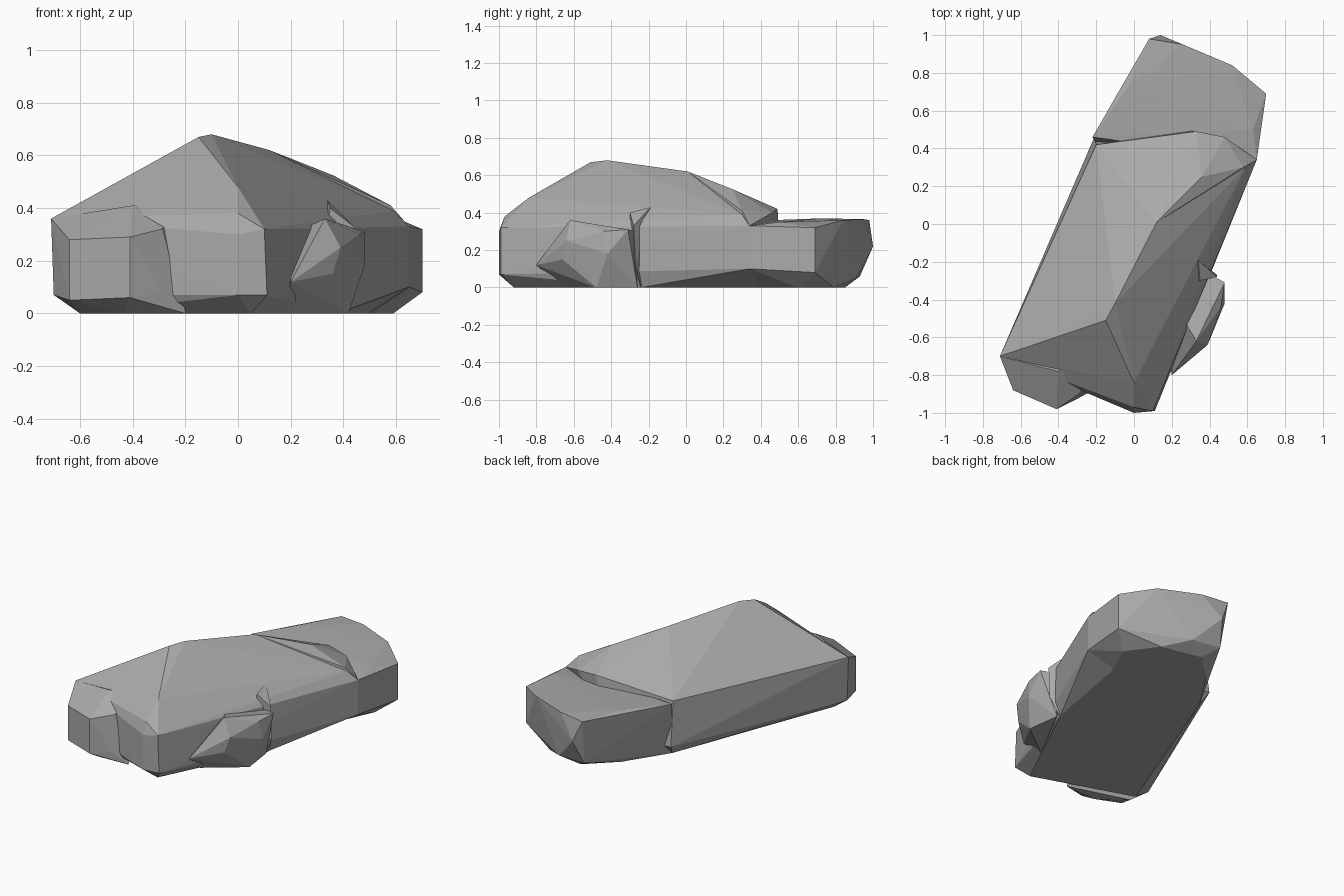
import bpy
import bmesh

# Remove the default cube
default_cube = bpy.data.objects.get("Cube")
if default_cube:
    bpy.data.objects.remove(default_cube, do_unlink=True)

# Single stone colour
stone = bpy.data.materials.new("stone_grey")
stone.use_nodes = True
stone_colour = (.4, .4, .4, 1)
stone.diffuse_color = stone_colour
shader = stone.node_tree.nodes["Principled BSDF"]
shader.inputs["Base Color"].default_value = stone_colour
shader.inputs["Roughness"].default_value = .9


def add_chunk(name, corners):
    """Wrap a faceted convex stone chunk around its corner points."""
    mesh = bpy.data.meshes.new(name)
    bm = bmesh.new()
    for corner in corners:
        bm.verts.new(corner)
    hull = bmesh.ops.convex_hull(bm, input=bm.verts[:])
    loose = [item for item in hull["geom_interior"] + hull["geom_unused"]
             if isinstance(item, bmesh.types.BMVert)]
    bmesh.ops.delete(bm, geom=list(set(loose)), context="VERTS")
    bmesh.ops.recalc_face_normals(bm, faces=bm.faces[:])
    bm.to_mesh(mesh)
    bm.free()
    mesh.materials.append(stone)
    chunk = bpy.data.objects.new(name, mesh)
    bpy.context.collection.objects.link(chunk)
    return chunk


# Main ridge with the long straight flank and the front spur
ridge = [(-.15, -.51, .67), (-.1, -.42, .68), (.12, .01, .62)]
front_spur = [(0, -.84, .48), (0, -.97, .38), (.1, -.99, .32),
              (.11, -.99, .07), (0, -1, .3), (0, -1, .07), (.05, -.92, 0)]
long_flank = [(-.71, -.7, .36), (-.7, -.7, .07), (-.6, -.7, 0),
              (-.2, .42, .36), (-.21, .46, .07), (-.18, .4, 0)]
short_flank = [(.18, -.8, .3), (.18, -.78, .05), (.35, -.25, .38),
               (.38, -.24, 0), (.59, .3, .39), (.65, .34, .33),
               (.65, .34, .1), (.5, .44, 0)]
add_chunk("main_ridge", ridge + front_spur + long_flank + short_flank)

# Hump that steps down from the ridge towards the back
add_chunk("back_hump", [
    (.12, .01, .62), (.22, .07, .57), (.36, .25, .525), (.33, .49, .42),
    (.48, .46, .4), (.58, .3, .41), (.65, .34, .33), (.1, .44, .38),
    (-.07, .18, .45), (-.2, .42, .36), (.2, .5, .1), (.2, 0, .1)])

# Low slab at the back
slab_top = [(-.22, .46, .36), (-.03, .73, .37), (.08, .98, .36),
            (.26, .95, .365), (.52, .84, .36), (.7, .69, .32),
            (.63, .5, .35), (.65, .34, .33)]
slab_base = [(.14, 1, .22), (.7, .69, .08), (.1, .93, .06), (.3, .91, .05),
             (.65, .34, .1), (.59, .6, 0), (.45, .79, 0), (.18, .85, 0),
             (0, .68, 0), (-.18, .4, 0), (.5, .4, 0)]
add_chunk("back_slab", slab_top + slab_base)

# Blunt block on the front corner
add_chunk("front_block", [
    (-.64, -.88, .28), (-.64, -.88, .05), (-.41, -.98, .29),
    (-.41, -.98, .06), (-.29, -.9, .32), (-.29, -.92, .08),
    (-.71, -.7, .36), (-.7, -.7, .07), (-.4, -.78, .41),
    (-.6, -.75, 0), (-.43, -.88, 0), (-.2, -.87, 0), (-.2, -.7, .4)])

# Boulder leaning against the short flank, with a thin fin behind it
add_chunk("side_boulder", [
    (.39, -.64, .25), (.33, -.62, .36), (.46, -.44, .3), (.48, -.31, .31),
    (.48, -.42, .18), (.41, -.27, .3), (.2, -.8, .12), (.36, -.66, .15),
    (.18, -.66, 0), (.42, -.48, 0), (.39, -.26, 0), (.2, -.4, .3)])
add_chunk("side_fin", [
    (.34, -.19, .43), (.35, -.3, .4), (.44, -.28, .33), (.44, -.27, .12),
    (.39, -.24, 0), (.3, -.3, .1), (.3, -.2, .3)])
